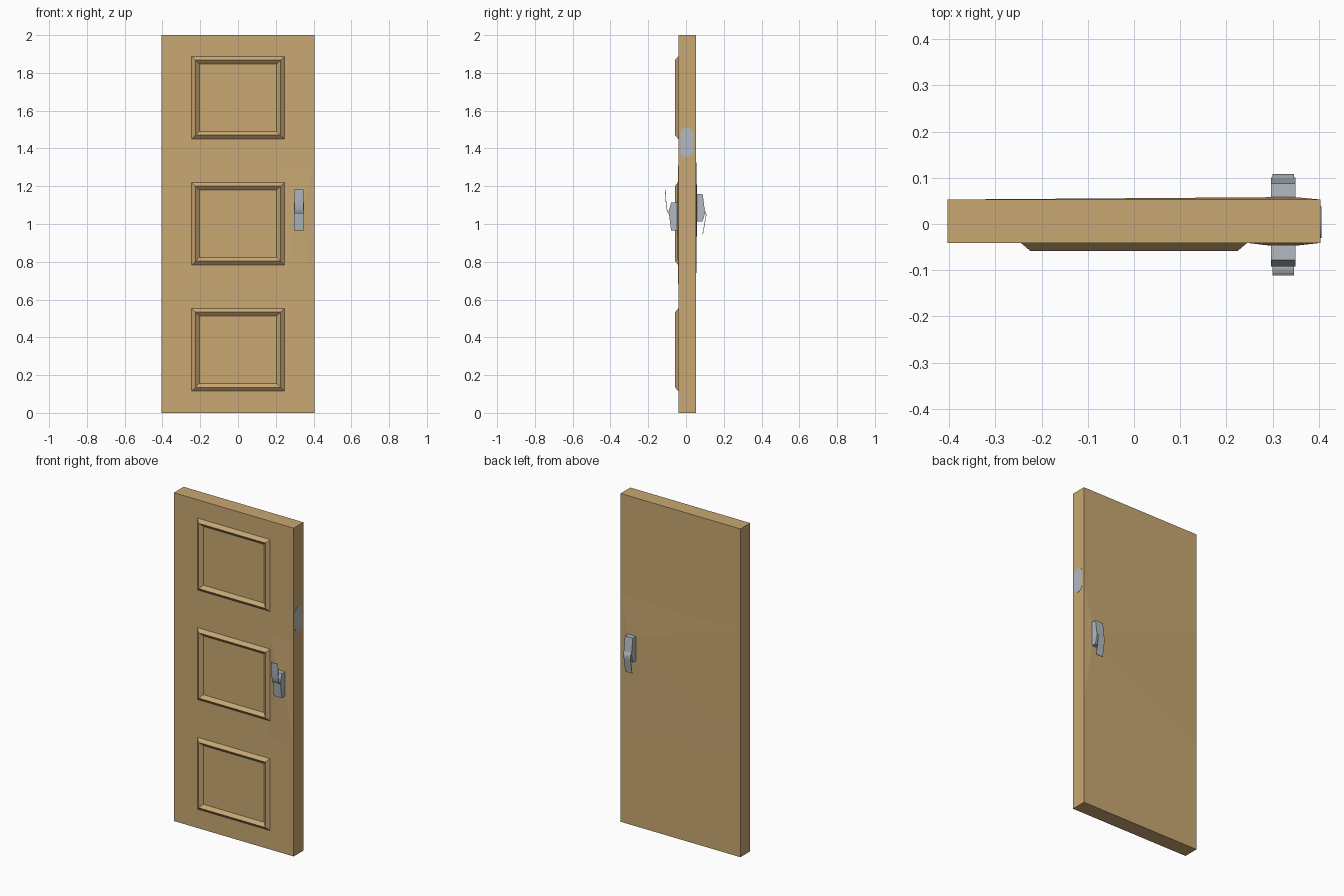
import bpy, bmesh, math

if "Cube" in bpy.data.objects:
    bpy.data.objects.remove(bpy.data.objects["Cube"])


def material(name, rgb):
    m = bpy.data.materials.new(name)
    m.diffuse_color = (*rgb, 1)
    m.use_nodes = True
    m.node_tree.nodes["Principled BSDF"].inputs["Base Color"].default_value = m.diffuse_color
    return m


WOOD = material("tan_wood", (0.584, 0.392, 0.171))
METAL = material("grey_metal", (0.445, 0.491, 0.527))
W, YF, YB, H = 0.404, -0.041, 0.053, 2.0


def finish(name, bm, mat, smooth=False):
    bmesh.ops.recalc_face_normals(bm, faces=bm.faces)
    me = bpy.data.meshes.new(name)
    bm.to_mesh(me)
    bm.free()
    me.materials.append(mat)
    ob = bpy.data.objects.new(name, me)
    bpy.context.collection.objects.link(ob)
    if smooth:
        bpy.ops.object.select_all(action='DESELECT')
        bpy.context.view_layer.objects.active = ob
        ob.select_set(True)
        bpy.ops.object.shade_smooth_by_angle(angle=math.radians(40))
    return ob


def rings(name, mat, rects, cap_first=False, cap_last=False):
    """Bridge nested xz rectangles, each (x0, x1, z0, z1, y)."""
    bm = bmesh.new()
    loops = [[bm.verts.new((x, y, z)) for x, z in
              ((x0, z0), (x1, z0), (x1, z1), (x0, z1))]
             for x0, x1, z0, z1, y in rects]
    for a, b in zip(loops, loops[1:]):
        for i in range(4):
            j = (i + 1) % 4
            bm.faces.new((a[i], a[j], b[j], b[i]))
    if cap_first:
        bm.faces.new(loops[0])
    if cap_last:
        bm.faces.new(loops[-1])
    # keep normals facing outwards on open rings: close, recalc, reopen
    extra = []
    if not cap_first:
        extra.append(bm.faces.new(loops[0]))
    if not cap_last:
        extra.append(bm.faces.new(loops[-1]))
    bmesh.ops.recalc_face_normals(bm, faces=bm.faces)
    bmesh.ops.delete(bm, geom=extra, context='FACES_ONLY')
    me = bpy.data.meshes.new(name)
    bm.to_mesh(me)
    bm.free()
    me.materials.append(mat)
    ob = bpy.data.objects.new(name, me)
    bpy.context.collection.objects.link(ob)
    return ob


def extrude_x(name, profile, x0, x1, mat, smooth=False):
    """Extrude a closed (y, z) outline along x."""
    bm = bmesh.new()
    a = [bm.verts.new((x0, y, z)) for y, z in profile]
    b = [bm.verts.new((x1, y, z)) for y, z in profile]
    bm.faces.new(a)
    bm.faces.new(b)
    n = len(a)
    for i in range(n):
        j = (i + 1) % n
        bm.faces.new((a[i], a[j], b[j], b[i]))
    return finish(name, bm, mat, smooth)


# door slab
rings("door_slab", WOOD, [(-W, W, 0, H, YF), (-W, W, 0, H, YB)], True, True)

# three raised panel mouldings
for i, z0 in enumerate((0.115, 0.783, 1.450)):
    z1 = z0 + 0.438
    rings(f"panel_moulding_{i + 1}", WOOD,
          [(-0.245 + d, 0.245 - d, z0 + d, z1 - d, y) for d, y in
           ((0, YF), (0.02, -0.058), (0.04, YF))], False, False)

# shallow swellings of the wood around the handles
rings("front_handle_swelling", WOOD,
      [(0.246, W, 0.68, 1.31, YF), (0.296, 0.35, 0.965, 1.113, -0.047)], False, True)
rings("back_handle_swelling", WOOD,
      [(-W, W, 0.65, 1.38, YB), (0.296, 0.35, 1.012, 1.16, 0.058)], False, True)

# handle housings
extrude_x("front_handle_housing",
          [(-0.04, 0.965), (-0.079, 0.965), (-0.092, 1.07), (-0.078, 1.113), (-0.04, 1.113)],
          0.297, 0.35, METAL)
extrude_x("back_handle_housing",
          [(0.05, 1.16), (0.088, 1.16), (0.101, 1.06), (0.087, 1.012), (0.05, 1.012)],
          0.297, 0.35, METAL)


# curved thin levers
def lever(name, path, t):
    outline = path + [(y + t, z) for y, z in reversed(path)]
    extrude_x(name, outline, 0.3, 0.346, METAL, True)


lever("front_lever", [(-0.111, 1.183), (-0.109, 1.14), (-0.106, 1.10), (-0.102, 1.075),
                      (-0.097, 1.06), (-0.088, 1.05)], 0.003)
lever("back_lever", [(0.090, 0.945), (0.098, 0.99), (0.104, 1.025), (0.108, 1.048),
                     (0.106, 1.06), (0.096, 1.078)], -0.003)

# rounded latch plate on the edge
r, zc, half = 0.034, 1.432, 0.043
stadium = []
for k in range(26):
    s = 1 if k < 13 else -1
    a = math.pi * (k if k < 13 else k - 1) / 12
    stadium.append((0.004 + r * math.cos(a), zc + s * half + r * math.sin(a)))
extrude_x("latch_plate", stadium, W - 0.002, W + 0.0015, METAL)
